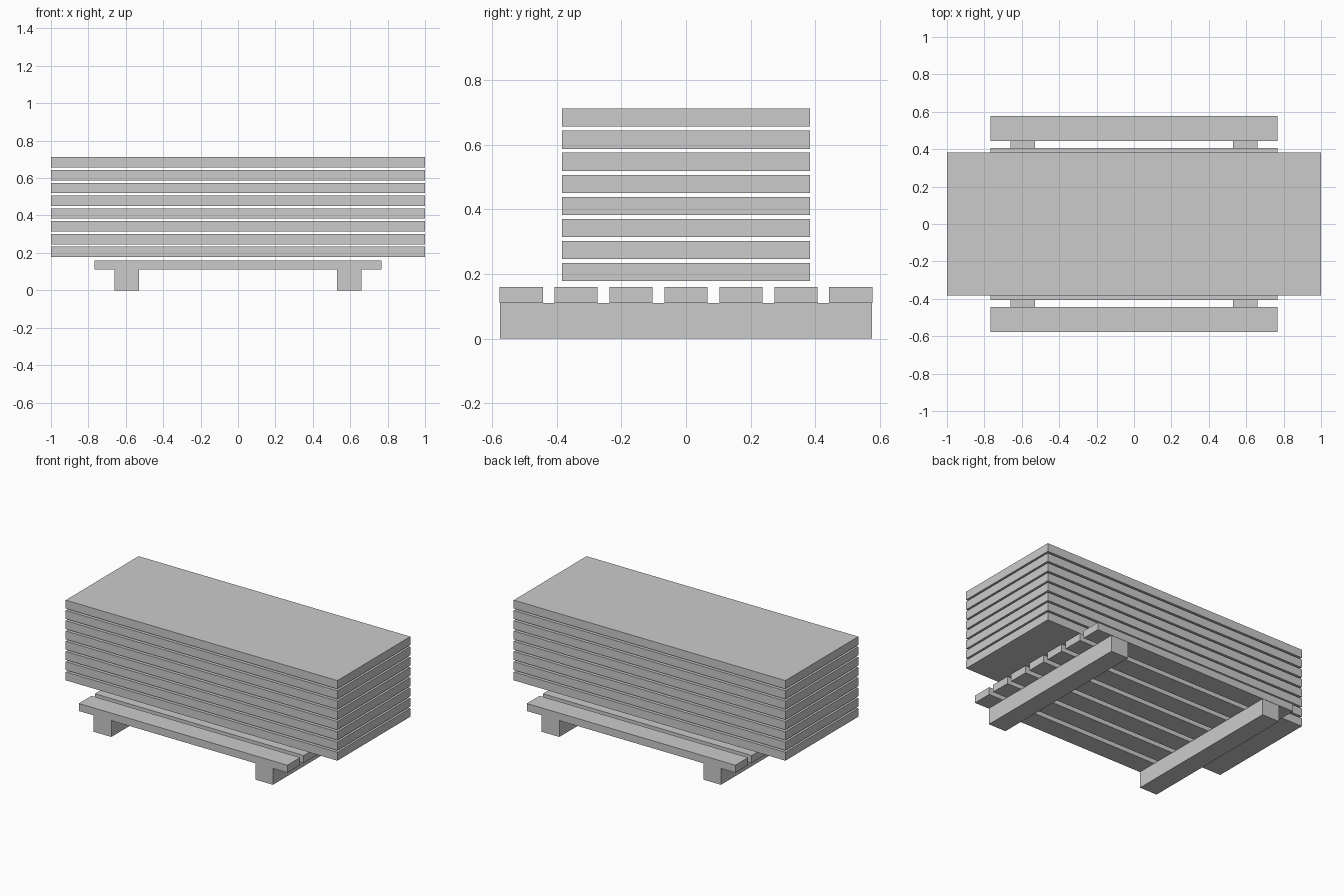
import bpy
import bmesh

if "Cube" in bpy.data.objects:
    bpy.data.objects.remove(bpy.data.objects["Cube"])


def box(name, center, size):
    """Axis-aligned box with flat faces."""
    bm = bmesh.new()
    bmesh.ops.create_cube(bm, size=1.0)
    bmesh.ops.scale(bm, vec=size, verts=bm.verts)
    mesh = bpy.data.meshes.new(name)
    bm.to_mesh(mesh)
    bm.free()
    obj = bpy.data.objects.new(name, mesh)
    obj.location = center
    bpy.context.collection.objects.link(obj)
    return obj


# Two bearers running front to back
for side, label in ((-1, "left"), (1, "right")):
    box(f"pallet_bearer_{label}", (side * 0.595, 0, 0.055), (0.13, 1.15, 0.11))

# Seven pallet slats running left to right
for i in range(7):
    box(f"pallet_slat_{i + 1}", (0, (i - 3) * 0.17, 0.135), (1.536, 0.134, 0.05))

# Stack of eight separated boards
for i in range(8):
    box(f"stacked_board_{i + 1}", (0, 0, 0.206 + i * 0.0682), (2.0, 0.766, 0.056))
